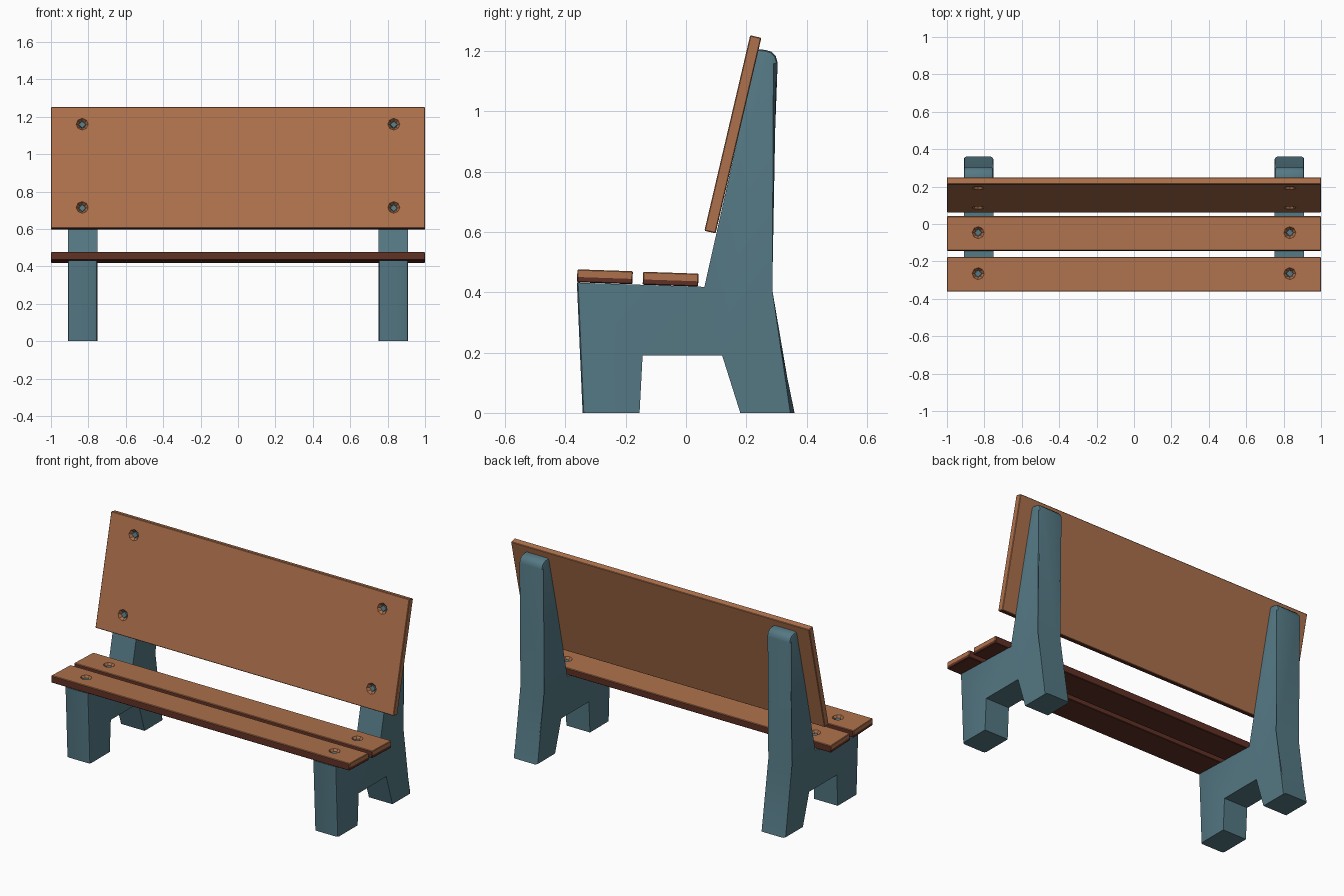
import bpy, bmesh, math
from mathutils import Matrix

if "Cube" in bpy.data.objects:
    bpy.data.objects.remove(bpy.data.objects["Cube"])


def material(name, rgb):
    m = bpy.data.materials.new(name)
    m.diffuse_color = (*rgb, 1)
    m.use_nodes = True
    m.node_tree.nodes["Principled BSDF"].inputs["Base Color"].default_value = m.diffuse_color
    return m


WOOD = material("warm wood", (0.42, 0.165, 0.072))
DARK = material("dark wood edge", (0.117, 0.03, 0.018))
TEAL = material("teal frame", (0.089, 0.188, 0.231))


def make(name, bm, mats, matrix=Matrix()):
    bmesh.ops.recalc_face_normals(bm, faces=bm.faces)
    me = bpy.data.meshes.new(name)
    bm.to_mesh(me)
    bm.free()
    for m in mats:
        me.materials.append(m)
    ob = bpy.data.objects.new(name, me)
    bpy.context.collection.objects.link(ob)
    ob.matrix_world = matrix
    return ob


def plank(name, y, z, width, thick, angle, holes, seat):
    """Board built flat, with countersunk bolts on its +z side, then tilted."""
    place = Matrix.Translation((0, y, z)) @ Matrix.Rotation(angle, 4, 'X')
    bm = bmesh.new()
    bmesh.ops.create_cube(bm, size=1, matrix=Matrix.Diagonal((2, width, thick, 1)))
    bmesh.ops.bevel(bm, geom=bm.edges[:], offset=0.003, segments=1, affect='EDGES')
    if seat:
        bmesh.ops.bisect_plane(bm, geom=bm.verts[:] + bm.edges[:] + bm.faces[:],
                               plane_co=(0, 0, -0.004), plane_no=(0, 0, 1))
    bm.normal_update()
    # dark lower faces, seat edges and lower half of the seat ends
    for f in bm.faces:
        n, c = f.normal, f.calc_center_median()
        if seat:
            dark = n.z < -0.5 or abs(n.y) > 0.8 or (abs(n.x) > 0.6 and c.z < -0.004)
        else:
            dark = n.y < -0.8
        f.material_index = int(dark)
    board = make(name, bm, [WOOD, DARK], place)

    # countersink cutters and bolt heads
    cut, bolts = bmesh.new(), bmesh.new()
    top = thick / 2
    for x in (-0.833, 0.833):
        for hy in holes:
            bmesh.ops.create_cone(cut, cap_ends=True, segments=8, radius1=0.018, radius2=0.033,
                                  depth=0.022, matrix=Matrix.Translation((x, hy, top - 0.010)))
            bmesh.ops.create_cone(bolts, cap_ends=True, segments=4, radius1=0.021, radius2=0.019,
                                  depth=0.012, matrix=Matrix.Translation((x, hy, top - 0.017)))
    cutter = make(name + "_hole_cutter", cut, [WOOD], place)
    cutter.hide_render = True
    cutter.hide_set(True)
    mod = board.modifiers.new("holes", 'BOOLEAN')
    mod.operation, mod.solver, mod.object = 'DIFFERENCE', 'EXACT', cutter
    make(name + "_bolts", bolts, [TEAL], place)


# Side frames: one profile, extruded and mirrored
PROFILE = [(-0.343, 0), (-0.154, 0), (-0.144, 0.19), (0.12, 0.19), (0.18, 0), (0.36, 0),
           (0.272, 0.408), (0.304, 1.16), (0.298, 1.183), (0.283, 1.198), (0.262, 1.204),
           (0.238, 1.206), (0.061, 0.418), (-0.362, 0.432)]
N = len(PROFILE)
bm = bmesh.new()
sides = [[bm.verts.new((x, y, z)) for y, z in PROFILE] for x in (0.752, 0.91)]
for s in sides:
    bm.faces.new(s)
for i in range(N):
    j = (i + 1) % N
    bm.faces.new((sides[0][i], sides[0][j], sides[1][j], sides[1][i]))
# soften the rear spine and the front of the leg
soft = [bm.edges.get((s[i], s[(i + 1) % N])) for s in sides for i in (5, 6, 7, 8, 9, 10, 13)]
bmesh.ops.bevel(bm, geom=soft, offset=0.014, segments=2, profile=0.5, affect='EDGES')
frame = make("side_frames", bm, [TEAL])
frame.modifiers.new("mirror", 'MIRROR')
bpy.context.view_layer.objects.active = frame
frame.select_set(True)
bpy.ops.object.shade_smooth_by_angle(angle=math.radians(35))

# Two seat boards and the back board
tilt = -0.034
plank("front_seat_board", -0.269, 0.4515, 0.184, 0.043, tilt, (0.003,), True)
plank("rear_seat_board", -0.051, 0.4435, 0.184, 0.043, tilt, (0.004,), True)
plank("back_board", 0.1555, 0.924, 0.666, 0.038, math.acos(0.228), (-0.219, 0.238), False)
